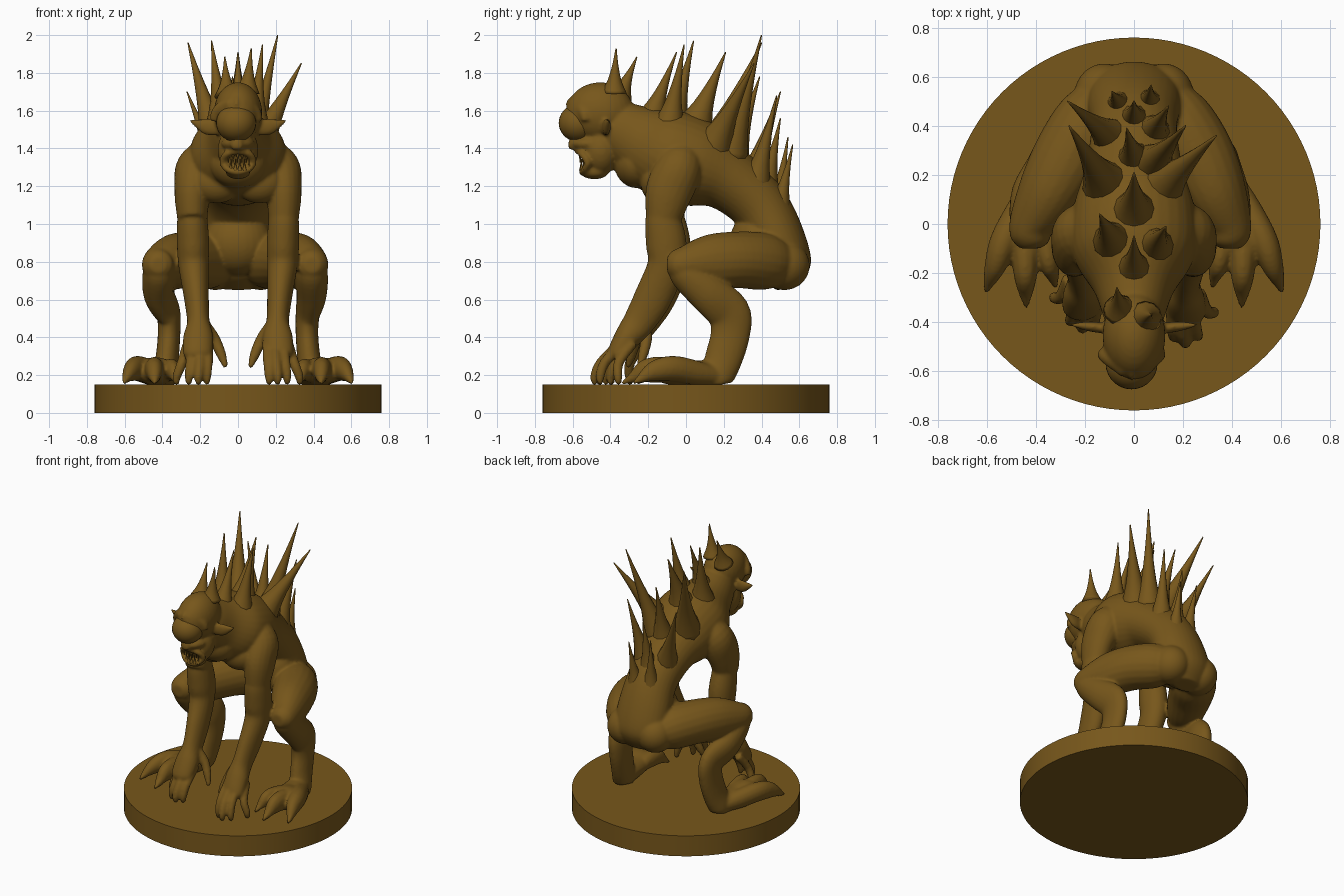
import bpy, bmesh, math
from mathutils import Vector, Matrix

mat = bpy.data.materials.new("bronze_brown")
mat.diffuse_color = (0.185, 0.095, 0.011, 1)


def spline(pts, steps):
    # Catmull-Rom through sections (x, y, z, ru, rv)
    out = []
    n = len(pts)
    for i in range(n - 1):
        a, b, c, d = pts[max(i - 1, 0)], pts[i], pts[i + 1], pts[min(i + 2, n - 1)]
        for k in range(steps):
            t = k / steps
            out.append([0.5 * (2 * q + (r - p) * t + (2 * p - 5 * q + 4 * r - s) * t * t
                               + (3 * q - p - 3 * r + s) * t ** 3)
                        for p, q, r, s in zip(a, b, c, d)])
    out.append(list(pts[-1]))
    return out


def tube(bm, pts, sides=20, steps=5):
    # loft of ellipses along a path; a 4-value section is round
    secs = spline([p if len(p) == 5 else (*p, p[3]) for p in pts], steps)
    rings = []
    for i, s in enumerate(secs):
        c = Vector(s[:3])
        t = (Vector(secs[min(i + 1, len(secs) - 1)][:3]) - Vector(secs[max(i - 1, 0)][:3])).normalized()
        ref = Vector((1, 0, 0)) if abs(t.x) < 0.9 else Vector((0, 0, 1))
        u = (ref - t * t.dot(ref)).normalized()
        v = t.cross(u)
        ru, rv = max(s[3], 0.002), max(s[4], 0.002)
        rings.append([bm.verts.new(c + u * ru * math.cos(a) + v * rv * math.sin(a))
                      for a in (2 * math.pi * k / sides for k in range(sides))])
    for r0, r1 in zip(rings, rings[1:]):
        for k in range(sides):
            j = (k + 1) % sides
            bm.faces.new((r0[k], r0[j], r1[j], r1[k]))
    bm.faces.new(rings[0])
    bm.faces.new(rings[-1])


def ball(bm, c, r):
    bmesh.ops.create_uvsphere(bm, u_segments=28, v_segments=18, radius=1,
                              matrix=Matrix.Translation(c) @ Matrix.Diagonal((*r, 1)))


def spike(bm, base, tip, r):
    b, t = Vector(base), Vector(tip)
    d = t - b
    tube(bm, [(*(b - d * 0.12), r * 1.5), (*(b + d * 0.2), r * 0.8),
              (*(b + d * 0.6), r * 0.34), (*t, 0.003)], 12, 3)


def finish(bm, name):
    bmesh.ops.recalc_face_normals(bm, faces=bm.faces)
    me = bpy.data.meshes.new(name)
    bm.to_mesh(me)
    bm.free()
    me.polygons.foreach_set("use_smooth", [True] * len(me.polygons))
    me.materials.append(mat)
    ob = bpy.data.objects.new(name, me)
    bpy.context.collection.objects.link(ob)
    return ob


# round base
bpy.ops.mesh.primitive_cylinder_add(vertices=96, radius=0.76, depth=0.15, location=(0, 0, 0.075))
base = bpy.context.object
base.name = "round_base"
base.data.materials.append(mat)
bpy.ops.object.shade_smooth_by_angle()

body = bmesh.new()
# torso and neck
tube(body, [(0, .54, .66, .10, .06), (0, .52, .76, .19, .145), (0, .48, .92, .19, .15),
            (0, .385, 1.10, .175, .155), (0, .22, 1.24, .20, .175), (0, .05, 1.32, .25, .235),
            (0, -.12, 1.38, .25, .235), (0, -.26, 1.45, .165, .185), (0, -.38, 1.52, .12, .14),
            (0, -.46, 1.56, .07, .07)], 32, 6)
# throat and belly
ball(body, (0, -.26, 1.32), (.15, .12, .13))
ball(body, (0, .38, .90), (.18, .15, .17))
# head: skull, upper jaw, cheeks, chin, nose
ball(body, (0, -.455, 1.59), (.128, .18, .16))
ball(body, (0, -.50, 1.425), (.09, .11, .045))
ball(body, (0, -.45, 1.39), (.108, .10, .13))
ball(body, (0, -.485, 1.275), (.066, .075, .038))
tube(body, [(-.005, -.58, 1.46, .03), (-.005, -.60, 1.42, .036, .026), (-.005, -.605, 1.395, .03, .015)], 12)
# heavy lid around the eye
tube(body, [(-.01 + .115 * math.cos(a), -.60 + .07 * abs(math.cos(a)), 1.545 + .09 * math.sin(a), .026 + .014 * math.sin(a))
            for a in (math.pi * k / 8 for k in range(9))], 12, 2)

for s in (-1, 1):
    k = .03 if s < 0 else 0.0      # left knee sits further out
    h = .06 if s < 0 else 0.0      # left hand sits further back

    def limb(pts, sides=20, steps=5, back=0.0):
        tube(body, [(s * p[0], p[1] + back, *p[2:]) for p in pts], sides, steps)

    # chest muscle, buttock, mouth corner, ear
    ball(body, (s * .11, -.15, 1.22), (.13, .09, .11))
    ball(body, (s * .12, .52, .78), (.125, .135, .13))
    limb([(.0, -.575, 1.385, .016), (.06, -.55, 1.37, .02), (.08, -.52, 1.325, .02),
          (.05, -.54, 1.285, .018), (.0, -.555, 1.275, .016)], 10, 4)
    limb([(.10, -.43, 1.51, .04, .02), (.16, -.42, 1.515, .045, .022),
          (.21, -.415, 1.53, .028, .016), (.26, -.41, 1.55, .005)], 12)
    # arm
    limb([(.13, -.02, 1.37, .10), (.205, -.04, 1.29, .125), (.24, -.09, 1.17, .098, .125),
          (.242, -.12, 1.03, .08, .095)])
    limb([(.24, -.10, 1.12, .07), (.242, -.12, 1.03, .08, .095), (.238, -.105, .90, .086, .108),
          (.235, -.105, .78, .08, .10), (.22, -.175, .61, .066, .10), (.21, -.25, .48, .06, .085),
          (.21, -.31, .40, .08, .07), (.215, -.37, .31, .075, .05), (.215, -.38, .29, .04, .03)], back=h * .35)
    # fingers and thumb
    for x0, y0, x1, y1 in ((.155, -.37, .165, -.46), (.195, -.38, .21, -.485),
                           (.24, -.37, .26, -.455), (.265, -.32, .325, -.36)):
        limb([(x0, y0 + .04, .37, .028), ((x0 + x1) / 2, (y1 + y0) / 2 - .015, .27, .028),
              (x1, y1, .19, .024), (x1, y1 + .005, .15, .013)], 10, 3, h)
    limb([(.17, -.28, .46, .03), (.125, -.27, .39, .032), (.085, -.29, .30, .026), (.065, -.31, .24, .012)],
         10, 3, h)
    # thigh
    limb([(.10, .52, .78, .11), (.17, .42, .80, .15), (.26, .28, .81, .15), (.33 + k / 2, .13, .80, .13, .145),
          (.385 + k, .0, .785, .095, .105), (.39 + k, -.07, .785, .075, .075), (.39 + k, -.10, .785, .04, .04)])
    # calf and heel
    limb([(.39 + k, -.04, .80, .06), (.39 + k, .0, .74, .085, .09), (.39 + k, .12, .63, .08, .105),
          (.37, .225, .53, .065, .115), (.365, .235, .42, .06, .105), (.375, .20, .29, .062, .10),
          (.39, .165, .19, .068, .09), (.39, .165, .15, .06, .08)])
    # foot
    limb([(.385, .20, .19, .05, .04), (.395, .13, .205, .075, .07), (.41, .02, .21, .09, .068),
          (.44, -.07, .22, .11, .075), (.45, -.13, .205, .10, .055), (.45, -.16, .19, .05, .03)])
    # clawed toes
    limb([(.40, .18, .19, .045), (.46, .06, .21, .06, .065), (.53, -.07, .235, .058, .068),
          (.565, -.17, .22, .045, .055), (.595, -.25, .175, .02), (.60, -.28, .155, .008)], 14)
    for x0, y0, x1, y1, r in ((.445, -.06, .44, -.34, .058), (.365, -.05, .32, -.26, .05)):
        limb([(x0, y0 + .06, .21, r * .8), (x0, y0, .225, r, r * 1.1),
              (x0 * .6 + x1 * .4, y0 * .5 + y1 * .5, .225, r * .85, r * 1.15),
              (x0 * .2 + x1 * .8, y0 * .2 + y1 * .8, .185, r * .5), (x1, y1, .155, .008)], 12, 4)

# fuse the body into one smooth skin
skin = finish(body, "crouching_body")
m = skin.modifiers.new("fuse", 'REMESH')
m.mode = 'VOXEL'
m.voxel_size = 0.0095
m.use_smooth_shade = True
m = skin.modifiers.new("soften", 'SMOOTH')
m.factor = 0.5
m.iterations = 6

# single eye
eye = bmesh.new()
ball(eye, (-.01, -.568, 1.535), (.106, .106, .10))
finish(eye, "single_eye")

# teeth
teeth = bmesh.new()
for i in range(5):
    x = -.05 + .024 * i
    y = -.562 + 6 * (x + .002) ** 2
    spike(teeth, (x, y, 1.375), (x, y, 1.325), .009)
    spike(teeth, (x + .012, y + .008, 1.29), (x + .012, y + .004, 1.345), .009)
finish(teeth, "teeth")

# back spikes and head horns
spikes = bmesh.new()
for b, t, r in (
        ((.05, -.38, 1.72), (.07, -.37, 1.93), .045), ((-.06, -.34, 1.70), (-.07, -.26, 1.885), .045),
        ((0, -.17, 1.60), (0, -.05, 1.91), .05),
        ((.09, -.08, 1.57), (.13, -.01, 1.95), .055), ((-.09, -.06, 1.57), (-.14, .04, 1.97), .06),
        ((0, .06, 1.55), (0, .21, 1.91), .07),
        ((.12, .16, 1.44), (.335, .36, 1.85), .075), ((-.12, .17, 1.45), (-.265, .40, 1.96), .075),
        ((.08, .25, 1.42), (.21, .40, 2.0), .065), ((0, .27, 1.40), (-.03, .39, 1.78), .055),
        ((-.10, .36, 1.27), (-.27, .50, 1.70), .06), ((.08, .38, 1.26), (.14, .48, 1.68), .055),
        ((0, .43, 1.22), (0, .50, 1.56), .05),
        ((-.06, .49, 1.14), (-.09, .54, 1.46), .042), ((.06, .50, 1.12), (.07, .565, 1.42), .042)):
    spike(spikes, b, t, r)
finish(spikes, "back_spikes")
